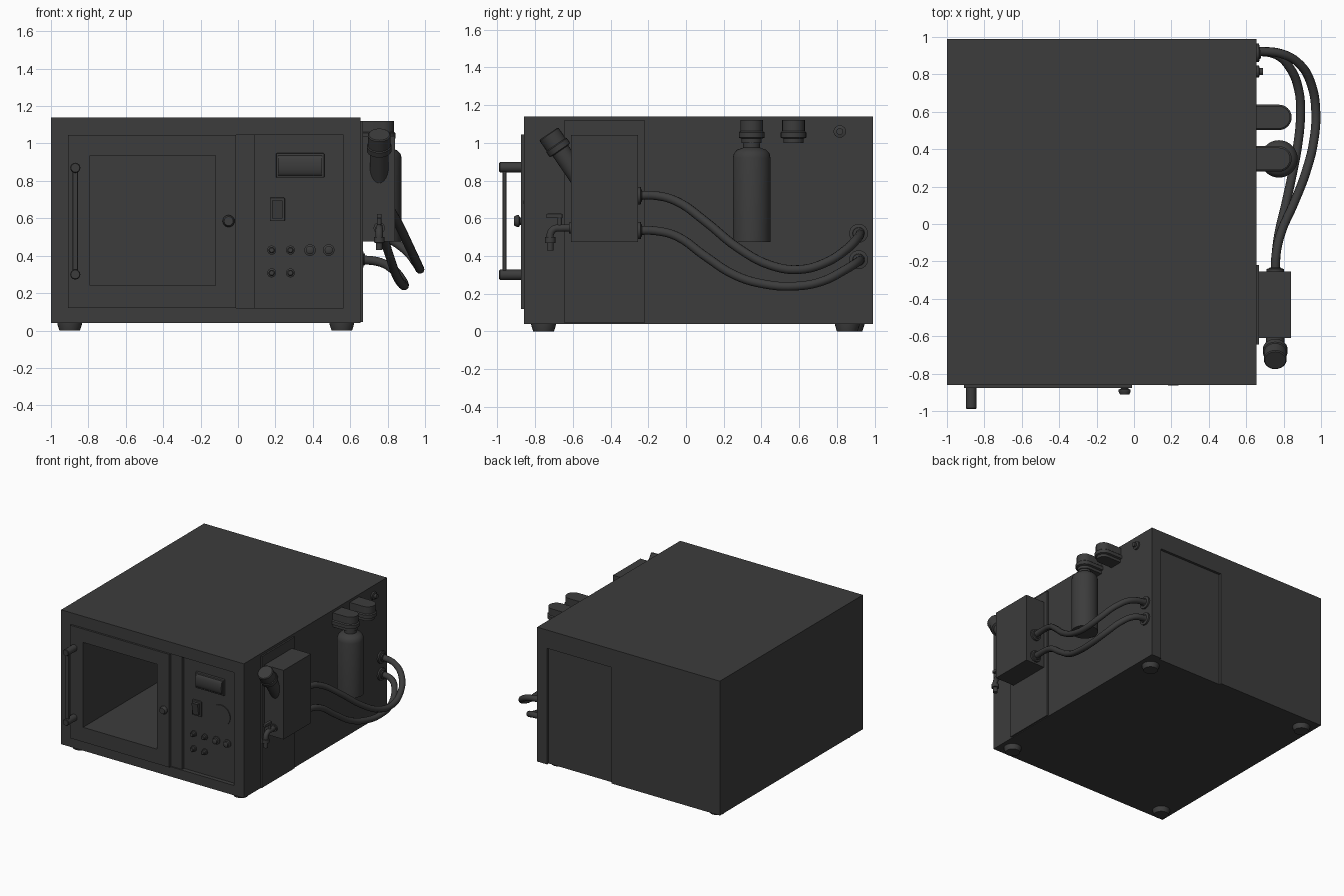
import bpy, bmesh, math
from mathutils import Vector

if "Cube" in bpy.data.objects:
    bpy.data.objects.remove(bpy.data.objects["Cube"])

DARK = bpy.data.materials.new("dark_grey")
DARK.diffuse_color = (0.045, 0.045, 0.045, 1)
DARK.use_nodes = True
DARK.node_tree.nodes["Principled BSDF"].inputs["Base Color"].default_value = DARK.diffuse_color


def finish(name, bm, smooth=False):
    bmesh.ops.recalc_face_normals(bm, faces=bm.faces)
    me = bpy.data.meshes.new(name)
    bm.to_mesh(me)
    bm.free()
    ob = bpy.data.objects.new(name, me)
    bpy.context.collection.objects.link(ob)
    me.materials.append(DARK)
    if smooth:
        activate(ob)
        bpy.ops.object.shade_smooth_by_angle(angle=math.radians(35))
    return ob


def activate(ob):
    bpy.ops.object.select_all(action='DESELECT')
    ob.select_set(True)
    bpy.context.view_layer.objects.active = ob


def box(name, x, y, z, bevel=0):
    bm = bmesh.new()
    bmesh.ops.create_cube(bm, size=1)
    for v in bm.verts:
        v.co = [(r[0] + r[1]) / 2 + c * (r[1] - r[0]) for r, c in zip((x, y, z), v.co)]
    if bevel:
        bmesh.ops.bevel(bm, geom=bm.edges[:], offset=bevel, segments=2, affect='EDGES', profile=0.5)
    return finish(name, bm)


def lathe(name, loc, axis, profile, n=24):
    """Revolve (radius, height) pairs around an axis through loc."""
    rot = Vector((0, 0, 1)).rotation_difference(Vector(axis))
    bm = bmesh.new()
    rings = []
    for r, h in profile:
        rings.append([bm.verts.new(Vector(loc) + rot @ Vector((
            r * math.cos(i * math.tau / n), r * math.sin(i * math.tau / n), h))) for i in range(n)])
    for a, b in zip(rings, rings[1:]):
        for i in range(n):
            bm.faces.new((a[i], a[(i + 1) % n], b[(i + 1) % n], b[i]))
    bm.faces.new(rings[0])
    bm.faces.new(rings[-1])
    return finish(name, bm, True)


def tube(name, pts, r):
    cu = bpy.data.curves.new(name, 'CURVE')
    cu.dimensions = '3D'
    cu.bevel_depth, cu.bevel_resolution = r, 3
    cu.resolution_u, cu.use_fill_caps = 5, True
    sp = cu.splines.new('BEZIER')
    sp.bezier_points.add(len(pts) - 1)
    for p, co in zip(sp.bezier_points, pts):
        p.co = co
        p.handle_left_type = p.handle_right_type = 'AUTO'
    cu.materials.append(DARK)
    ob = bpy.data.objects.new(name, cu)
    bpy.context.collection.objects.link(ob)
    activate(ob)
    bpy.ops.object.convert(target='MESH')
    bpy.ops.object.shade_smooth_by_angle(angle=math.radians(40))


def cut(ob, x, y, z):
    c = box("cutter", x, y, z)
    m = ob.modifiers.new("cut", 'BOOLEAN')
    m.operation, m.object, m.solver = 'DIFFERENCE', c, 'EXACT'
    activate(ob)
    bpy.ops.object.modifier_apply(modifier=m.name)
    bpy.data.objects.remove(c)


def stadium(name, y, layers):
    """Round-ended block against the side wall; layers are (half width, z)."""
    bm = bmesh.new()
    rings = []
    for r, z in layers:
        pts = [(0.65, y - r)] + [(0.775 + r * math.cos(a), y + r * math.sin(a)) for a in
               [math.pi * (i / 12 - 0.5) for i in range(13)]] + [(0.65, y + r)]
        rings.append([bm.verts.new((px, py, z)) for px, py in pts])
    n = len(rings[0])
    for a, b in zip(rings, rings[1:]):
        for i in range(n):
            bm.faces.new((a[i], a[(i + 1) % n], b[(i + 1) % n], b[i]))
    bm.faces.new(rings[0])
    bm.faces.new(rings[-1])
    finish(name, bm, True)


# Cabinet with chamber, recessed control bay and rear recess
WIN = ((-0.79, -0.12), (0.24, 0.935))
cabinet = box("cabinet", (-1, 0.655), (-0.86, 0.99), (0.04, 1.14))
cut(cabinet, WIN[0], (-1, 0.7), WIN[1])
cut(cabinet, (-0.01, 0.092), (-1, -0.85), (0.12, 1.045))
cut(cabinet, (0.09, 0.565), (-1, -0.825), (0.12, 1.045))
cut(cabinet, (-0.02, 0.565), (0.97, 1.1), (0, 0.99))

# Door with open window
door = box("door", (-0.91, -0.01), (-0.876, -0.855), (0.12, 1.045))
cut(door, WIN[0], (-1, -0.8), WIN[1])

# Door handle and latch knob
for tag, z in (("upper", 0.87), ("lower", 0.30)):
    lathe(tag + "_handle_post", (-0.87, -0.87, z), (0, -1, 0), [(0.027, 0), (0.027, 0.115), (0.023, 0.12)])
box("handle_bar", (-0.884, -0.856), (-0.972, -0.952), (0.3, 0.87), 0.005)
lathe("latch_knob", (-0.05, -0.87, 0.585), (0, -1, 0),
      [(0.02, 0), (0.02, 0.01), (0.032, 0.016), (0.032, 0.026), (0.024, 0.042)])

# Display with bulging glass
box("display_bezel", (0.203, 0.462), (-0.845, -0.82), (0.817, 0.948), 0.006)
bm = bmesh.new()
arc = [math.pi * i / 12 for i in range(13)]
ends = [[bm.verts.new((x, -0.84 - 0.02 * math.sin(a), 0.882 + 0.055 * math.cos(a))) for a in arc]
        for x in (0.215, 0.45)]
for i in range(12):
    bm.faces.new((ends[0][i], ends[0][i + 1], ends[1][i + 1], ends[1][i]))
for e in ends:
    bm.faces.new(e)
finish("display_glass", bm, True)

# Rocker switch, dial and buttons
box("switch_frame", (0.17, 0.25), (-0.838, -0.82), (0.585, 0.71), 0.004)
rocker = box("switch_rocker", (0.183, 0.237), (-0.848, -0.83), (0.6, 0.695))
for v in rocker.data.vertices:
    if v.co.y < -0.84 and v.co.z > 0.65:
        v.co.y -= 0.015
lathe("dial", (0.425, -0.82, 0.645), (0, -1, 0), [(0.085, 0), (0.085, 0.012)], 40)
for i, (x, z, r) in enumerate([(0.18, 0.43, 0.024), (0.28, 0.43, 0.024), (0.385, 0.43, 0.031),
                               (0.485, 0.43, 0.031), (0.18, 0.308, 0.024), (0.28, 0.308, 0.024)]):
    lathe("button_%d" % (i + 1), (x, -0.82, z), (0, -1, 0),
          [(r, 0), (r, 0.015), (r * 0.7, 0.018), (r * 0.7, 0.036), (r * 0.5, 0.04)], 20)

# Side plate and pump box
box("side_plate", (0.65, 0.668), (-0.645, -0.22), (0.045, 1.12))
box("pump_box", (0.66, 0.84), (-0.61, -0.255), (0.475, 1.04))

# Angled filler spout with cap
lathe("filler_spout", (0.755, -0.53, 0.76), (0, -0.55, 0.8),
      [(0.05, 0), (0.05, 0.24), (0.066, 0.245), (0.066, 0.275), (0.061, 0.28), (0.061, 0.345), (0.055, 0.35)])

# Drain tap
tube("drain_pipe", [(0.755, -0.6, 0.548), (0.755, -0.66, 0.548), (0.755, -0.7, 0.543),
                    (0.755, -0.718, 0.52), (0.755, -0.72, 0.48)], 0.02)
lathe("drain_flange", (0.755, -0.608, 0.548), (0, -1, 0), [(0.03, 0), (0.03, 0.012)])
lathe("drain_spout", (0.755, -0.72, 0.5), (0, 0, -1), [(0.027, 0), (0.027, 0.03), (0.018, 0.032), (0.018, 0.07)])
lathe("drain_stem", (0.755, -0.67, 0.55), (0, 0, 1), [(0.012, 0), (0.012, 0.06)], 16)
box("drain_lever", (0.742, 0.768), (-0.74, -0.655), (0.6, 0.624), 0.005)

# Filter heads, bottle and small side port
for i, y in enumerate((0.348, 0.57)):
    stadium("filter_head_%d" % (i + 1), y, [(0.053, 1.0), (0.053, 1.022), (0.068, 1.027), (0.068, 1.055),
                                          (0.06, 1.062), (0.06, 1.12)])
lathe("filter_bottle", (0.775, 0.348, 0.475), (0, 0, 1),
      [(0.1, 0), (0.1, 0.445), (0.094, 0.47), (0.077, 0.488), (0.05, 0.497), (0.045, 0.5), (0.045, 0.535)], 32)
lathe("side_port", (0.65, 0.815, 1.06), (1, 0, 0), [(0.033, 0), (0.033, 0.018), (0.018, 0.022), (0.018, 0.04)])

# Hoses with fittings at both ends
upper = [(0.755, -0.26, 0.72), (0.76, -0.16, 0.72), (0.785, -0.05, 0.69), (0.85, 0.1, 0.585), (0.92, 0.28, 0.44),
         (0.962, 0.45, 0.35), (0.972, 0.6, 0.328), (0.95, 0.74, 0.365), (0.89, 0.85, 0.435),
         (0.79, 0.91, 0.495), (0.65, 0.925, 0.52)]
lower = [(0.755, -0.26, 0.535), (0.76, -0.16, 0.533), (0.775, -0.05, 0.505), (0.81, 0.1, 0.4), (0.845, 0.26, 0.298),
         (0.875, 0.42, 0.25), (0.89, 0.58, 0.24), (0.88, 0.72, 0.265), (0.83, 0.84, 0.325),
         (0.76, 0.905, 0.365), (0.65, 0.925, 0.38)]
for tag, pts in (("upper", upper), ("lower", lower)):
    tube(tag + "_hose", pts, 0.024)
    lathe(tag + "_hose_fitting", pts[0], (0, 1, 0), [(0.046, 0), (0.046, 0.02), (0.034, 0.022), (0.03, 0.028)])
    lathe(tag + "_hose_port", (0.65, 0.915, pts[-1][2]), (1, 0, 0), [(0.05, 0), (0.05, 0.018), (0.032, 0.022), (0.03, 0.03)])

# Feet
for i, (x, y) in enumerate([(-0.9, -0.755), (0.555, -0.755), (-0.9, 0.88), (0.555, 0.855)]):
    lathe("foot_%d" % (i + 1), (x, y, 0), (0, 0, 1), [(0.055, 0), (0.066, 0.035), (0.066, 0.045)])
